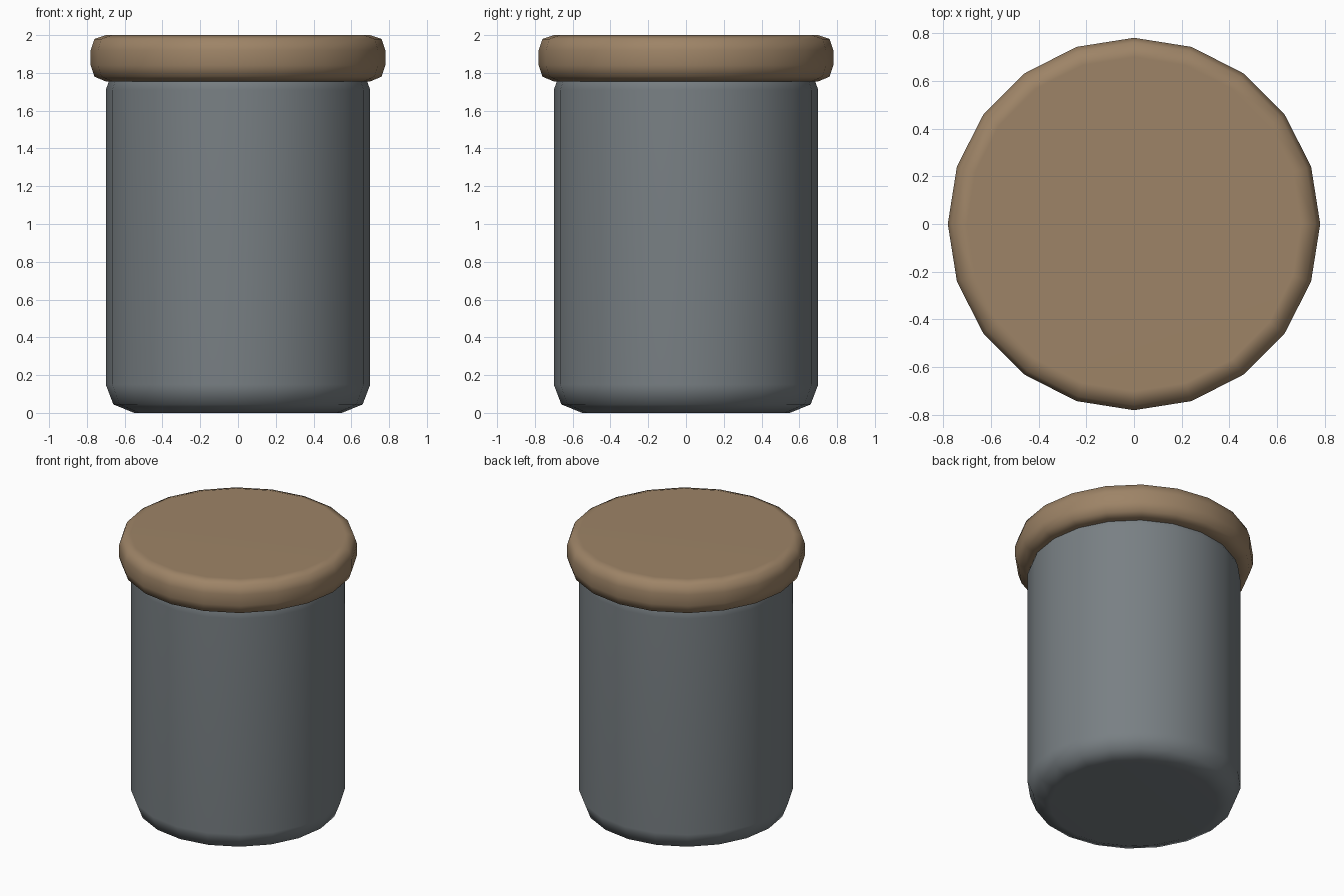
import bpy
import bmesh
from math import cos, sin, tau, radians

SIDES = 20

default = bpy.data.objects.get("Cube")
if default:
    bpy.data.objects.remove(default, do_unlink=True)


def make_material(name, color):
    mat = bpy.data.materials.new(name)
    mat.use_nodes = True
    mat.diffuse_color = color
    bsdf = mat.node_tree.nodes["Principled BSDF"]
    bsdf.inputs["Base Color"].default_value = color
    bsdf.inputs["Roughness"].default_value = 0.7
    return mat


def lathe(name, profile, mat):
    """Turn a (radius, height) profile, listed bottom to top, into a capped solid."""
    bm = bmesh.new()
    rings = [[bm.verts.new((r * cos(tau * i / SIDES), r * sin(tau * i / SIDES), z))
              for i in range(SIDES)] for r, z in profile]
    for low, high in zip(rings, rings[1:]):
        for i in range(SIDES):
            j = (i + 1) % SIDES
            bm.faces.new((low[i], low[j], high[j], high[i]))
    bm.faces.new(rings[0][::-1])
    bm.faces.new(rings[-1])
    mesh = bpy.data.meshes.new(name)
    bm.to_mesh(mesh)
    bm.free()
    mesh.materials.append(mat)
    obj = bpy.data.objects.new(name, mesh)
    bpy.context.collection.objects.link(obj)

    # Rounded edges shade smoothly while the large caps stay flat
    bpy.ops.object.select_all(action='DESELECT')
    obj.select_set(True)
    bpy.context.view_layer.objects.active = obj
    bpy.ops.object.shade_smooth_by_angle(angle=radians(60))
    weighted = obj.modifiers.new("Weighted Normals", 'WEIGHTED_NORMAL')
    weighted.keep_sharp = True
    return obj


glass = make_material("grey glass", (0.19, 0.215, 0.23, 1))
cork = make_material("brown cork", (0.34, 0.23, 0.135, 1))

# Jar with a rounded foot and a small shoulder under the lid
lathe("jar_body", [(0.55, 0), (0.66, 0.045), (0.70, 0.15),
                   (0.70, 1.71), (0.68, 1.765)], glass)

# Overhanging lid with rounded rims
lathe("lid", [(0.70, 1.755), (0.76, 1.78), (0.78, 1.84),
              (0.78, 1.92), (0.76, 1.98), (0.70, 2.0)], cork)
